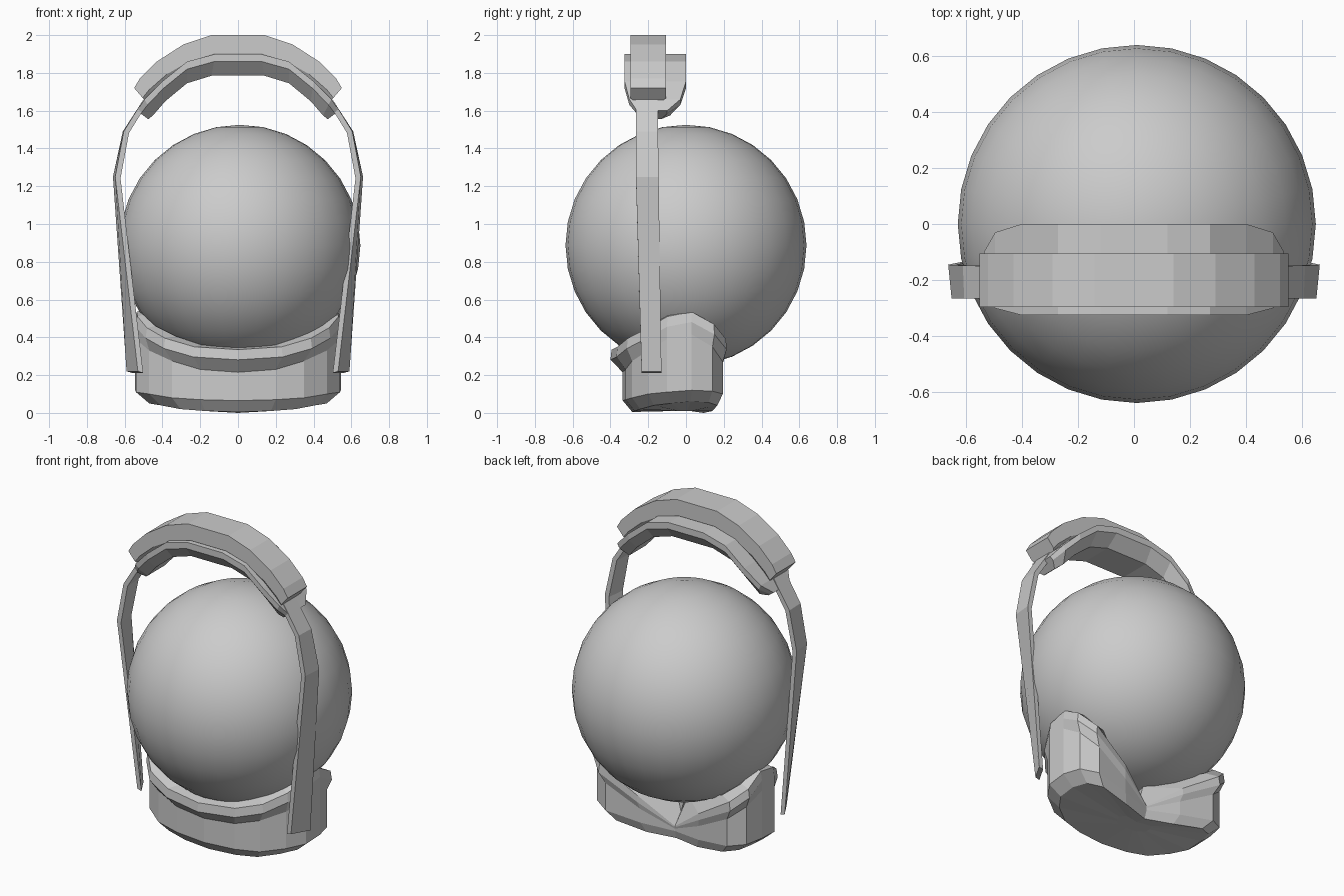
import bpy, bmesh
from math import sqrt, hypot

if "Cube" in bpy.data.objects:
    bpy.data.objects.remove(bpy.data.objects["Cube"])


def loft(name, rings, closed=False):
    """Skin equal-sized rings; cap the two ends, or join last ring to first."""
    bm = bmesh.new()
    vs = [[bm.verts.new(p) for p in r] for r in rings]
    n = len(rings[0])
    pairs = list(zip(vs, vs[1:]))
    if closed:
        pairs.append((vs[-1], vs[0]))
    for a, b in pairs:
        for i in range(n):
            j = (i + 1) % n
            bm.faces.new((a[i], a[j], b[j], b[i]))
    if not closed:
        bm.faces.new(vs[0])
        bm.faces.new(vs[-1])
    bmesh.ops.recalc_face_normals(bm, faces=bm.faces)
    me = bpy.data.meshes.new(name)
    bm.to_mesh(me)
    bm.free()
    ob = bpy.data.objects.new(name, me)
    bpy.context.collection.objects.link(ob)
    return ob


def flip(ring):
    return [(-x, y, z) for x, y, z in ring]


def both_sides(half):
    return [flip(r) for r in reversed(half)] + half


# Globe
CZ, R = 0.887, 0.638
bpy.ops.mesh.primitive_uv_sphere_add(segments=32, ring_count=16, radius=R,
                                     location=(0.01, 0, CZ))
globe = bpy.context.object
globe.name = "globe"
bpy.ops.object.shade_smooth()

# Base: kidney-shaped stand whose flared rim rises at the sides and dips at the back
# x, y, wall bottom z, rim z, flare
stations = [(0, -.335, .065, .335, .065), (.2, -.32, .07, .35, .06),
            (.35, -.285, .08, .395, .05), (.47, -.2, .1, .45, .02),
            (.54, -.1, .11, .51, .0), (.545, .03, .12, .535, .0),
            (.515, .14, .115, .47, .03), (.42, .195, .1, .39, .04),
            (.2, .165, .07, .24, .02), (0, .11, .05, .08, .0)]


def base_section(x, y, zl, zr, fl):
    d = hypot(x, y + .05)
    ux, uy = x / d, (y + .05) / d
    fx, fy = x + ux * fl, y + uy * fl
    band = min(.12, (zr - zl) * .5)
    # inner edge of the rim rests on the globe
    zi = max(zr + .01, .15)
    r = sqrt(max(R * R - (CZ - zi) ** 2, .0025))
    h = hypot(fx, fy)
    k = min(r / h, .93)
    return [(x * .2, y * .2, .2), (x * .2, y * .2, .01),
            (x * .87, y * .85, max(zl - .06, 0)), (x, y, zl), (x, y, zr - band),
            (fx, fy, zr - band * .45), (fx * .985, fy * .985, zr),
            (fx * k, fy * k, zi)]


half = [base_section(*s) for s in stations]
base = loft("base", half + [flip(r) for r in reversed(half[1:-1])], closed=True)
bm = bmesh.new()
bm.from_mesh(base.data)
bmesh.ops.holes_fill(bm, edges=bm.edges, sides=0)
# Close the hub beneath the globe
hub = [v for v in bm.verts if hypot(v.co.x, v.co.y) < .115 and v.co.z < .0101]
hub = [v for v in hub if abs(v.co.z - .01) < 1e-4]
bmesh.ops.contextual_create(bm, geom=hub)
bmesh.ops.recalc_face_normals(bm, faces=bm.faces)
bm.to_mesh(base.data)
bm.free()

# Side straps: z, x at back edge, x at front edge, back y, front y
strap = [(.22, .59, .53, -.13, -.235), (1.25, .662, .65, -.145, -.265),
         (1.49, .61, .605, -.148, -.265), (1.66, .5, .5, -.15, -.265)]
rings = [[(xb, yb, z), (xf, yf, z), (xf - .028, yf, z - .008), (xb - .028, yb, z - .008)]
         for z, xb, xf, yb, yf in strap]
loft("strap_right", rings)
loft("strap_left", [flip(r) for r in rings])

# Handle bar: outer x, z then inner x, z
bar = [(.14, 2.0, .12, 1.87), (.29, 1.95, .25, 1.83), (.43, 1.86, .36, 1.77),
       (.52, 1.77, .455, 1.69), (.55, 1.72, .49, 1.65)]
rings = []
for xo, zo, xi, zi in bar:
    xm, zm = xi + (xo - xi) * .25, zi + (zo - zi) * .25
    rings.append([(xo, -.295, zo), (xo, -.105, zo), (xm, -.105, zm),
                  (xi, -.125, zi), (xi, -.275, zi), (xm, -.295, zm)])
loft("handle_bar", both_sides(rings))

# Handle pad under the bar: top x, z, bottom x, z, front y, back y
pad = [(.12, 1.9, .14, 1.785, -.325, 0), (.27, 1.86, .27, 1.745, -.325, 0),
       (.4, 1.755, .385, 1.65, -.325, 0), (.495, 1.66, .45, 1.575, -.3, -.03),
       (.535, 1.6, .475, 1.555, -.26, -.1)]
rings = []
for xt, zt, xb, zb, yf, yb in pad:
    xm, zm = xt + (xb - xt) * .35, zt + (zb - zt) * .35
    c = (yb - yf) * .2
    rings.append([(xt, yf, zt), (xt, yb, zt), (xm, yb, zm),
                  (xb, yb - c, zb), (xb, yf + c, zb), (xm, yf, zm)])
loft("handle_pad", both_sides(rings))
